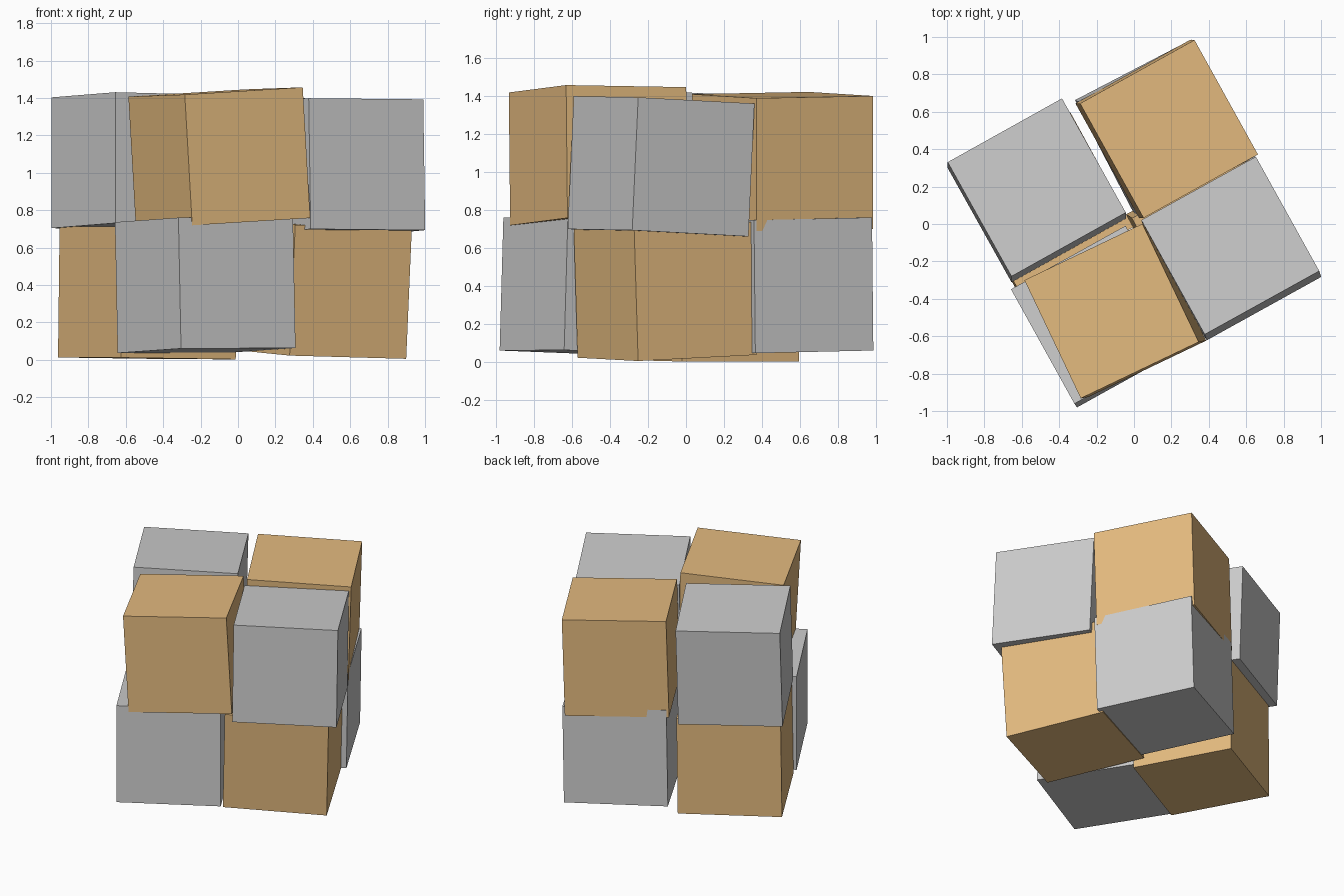
import bpy, bmesh
from math import radians, cos, sin
from mathutils import Vector, Matrix

if "Cube" in bpy.data.objects:
    bpy.data.objects.remove(bpy.data.objects["Cube"])

SIZE = 0.70
tan = bpy.data.materials.new("tan")
tan.diffuse_color = (0.77, 0.49, 0.21, 1)
tan.use_nodes = True
tan.node_tree.nodes["Principled BSDF"].inputs["Base Color"].default_value = tan.diffuse_color


def block(name, centre, yaw, lean, coloured):
    """Cube turned by yaw degrees whose up axis leans by (x, y)."""
    up = Vector((lean[0], lean[1], 1)).normalized()
    a = radians(yaw)
    side = Vector((cos(a), sin(a), 0))
    side = (side - up * side.dot(up)).normalized()
    rot = Matrix((side, up.cross(side), up)).transposed().to_4x4()

    mesh = bpy.data.meshes.new(name)
    bm = bmesh.new()
    bmesh.ops.create_cube(bm, size=SIZE)
    bm.to_mesh(mesh)
    bm.free()
    obj = bpy.data.objects.new(name, mesh)
    obj.matrix_world = Matrix.Translation(centre) @ rot
    bpy.context.collection.objects.link(obj)
    if coloured:
        mesh.materials.append(tan)


# Upper layer: loosely stacked blocks in alternating colours
block("upper_left_block", (-0.52, 0.18, 1.06), 29.2, (0.0, 0.045), False)
block("upper_back_block", (0.175, 0.508, 1.055), 29, (0.035, 0.0), True)
block("upper_right_block", (0.52, -0.131, 1.03), 29, (-0.015, 0.045), False)
block("upper_front_block", (-0.10, -0.462, 1.083), 25.5, (-0.057, -0.01), True)

# Lower layer: opposite colours
block("lower_left_block", (-0.483, 0.12, 0.358), 28.7, (0.012, 0.005), True)
block("lower_back_block", (0.165, 0.51, 0.41), 27.5, (0.025, -0.01), False)
block("lower_right_block", (0.444, -0.11, 0.38), 27, (0.043, -0.03), True)
block("lower_front_block", (-0.175, -0.495, 0.40), 29, (-0.02, 0.028), False)
